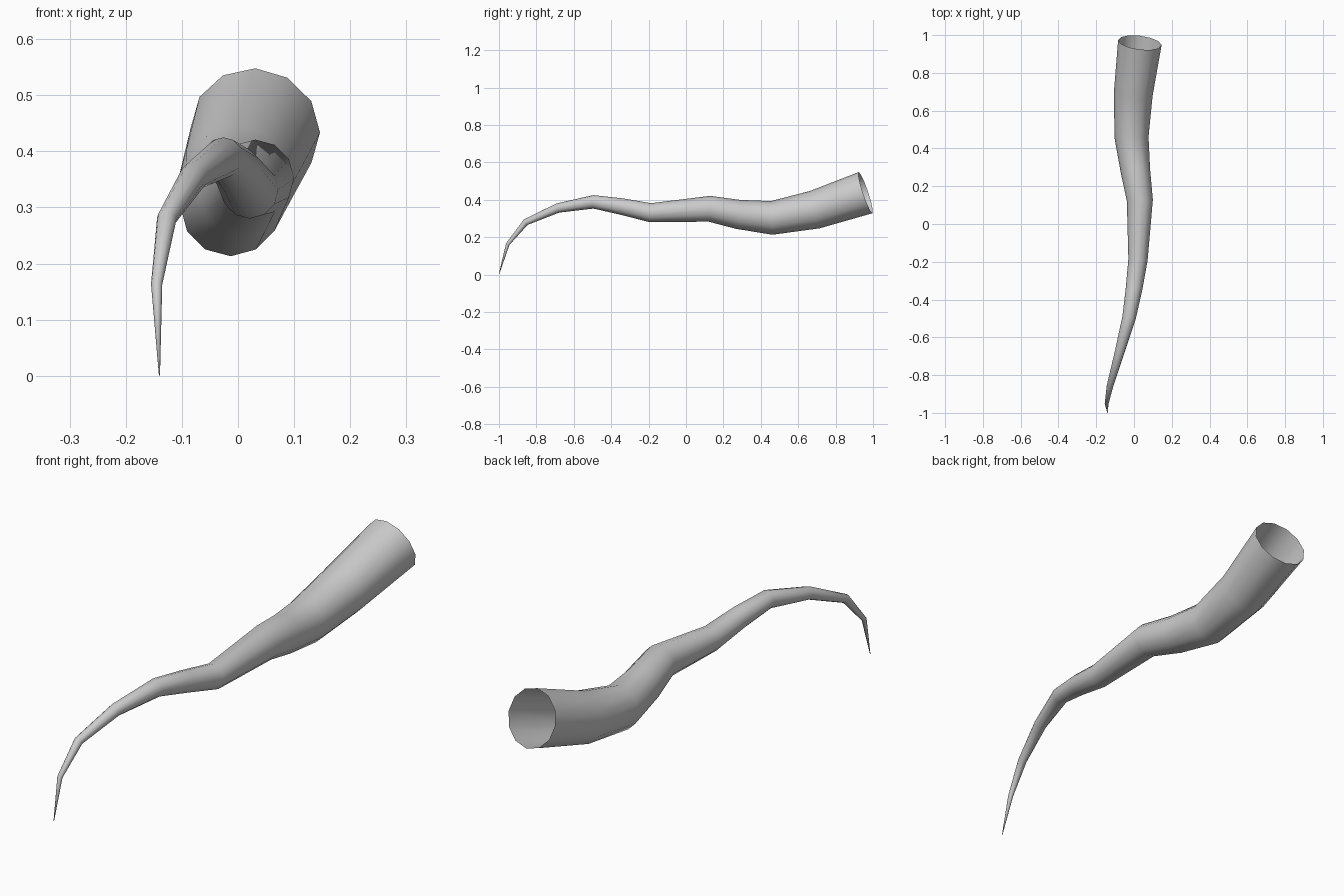
import bpy, bmesh, math
from mathutils import Vector

if "Cube" in bpy.data.objects:
    bpy.data.objects.remove(bpy.data.objects["Cube"])

SIDES = 12
# centre line of the horn: x, y, z, radius (tip to open root)
path = [
    (-0.14, -1.0, 0.001, 0.001),
    (-0.145, -0.953, 0.163, 0.010),
    (-0.127, -0.857, 0.28, 0.0175),
    (-0.078, -0.685, 0.356, 0.0255),
    (-0.026, -0.495, 0.389, 0.036),
    (0.0, -0.345, 0.364, 0.044),
    (0.021, -0.19, 0.331, 0.051),
    (0.031, 0.125, 0.352, 0.069),
    (0.008, 0.278, 0.322, 0.078),
    (-0.013, 0.458, 0.303, 0.090),
    (-0.004, 0.688, 0.347, 0.103),
    (0.031, 0.96, 0.438, 0.116),
]
pts = [Vector(p[:3]) for p in path]

bm = bmesh.new()
rings = []
for i, p in enumerate(pts):
    # ring plane halves the bend between neighbouring segments
    before = (p - pts[i - 1]).normalized() if i > 0 else Vector()
    after = (pts[i + 1] - p).normalized() if i < len(pts) - 1 else Vector()
    t = (before + after).normalized()
    side = Vector((1, 0, 0))
    side = (side - side.dot(t) * t).normalized()
    up = side.cross(t)
    r = path[i][3]
    rings.append([bm.verts.new(p + r * (math.cos(a) * side + math.sin(a) * up))
                  for a in (2 * math.pi * k / SIDES for k in range(SIDES))])

# skin between rings, root left open
for a, b in zip(rings, rings[1:]):
    for k in range(SIDES):
        n = (k + 1) % SIDES
        bm.faces.new((a[k], a[n], b[n], b[k]))
bm.faces.new(rings[0])
bmesh.ops.recalc_face_normals(bm, faces=bm.faces)
if sum((f.normal.dot(f.calc_center_median() - min(
        pts, key=lambda q: (q - f.calc_center_median()).length)) for f in bm.faces)) < 0:
    bmesh.ops.reverse_faces(bm, faces=bm.faces)

mesh = bpy.data.meshes.new("curved_horn")
bm.to_mesh(mesh)
bm.free()
for f in mesh.polygons:
    f.use_smooth = True
horn = bpy.data.objects.new("curved_horn", mesh)
bpy.context.collection.objects.link(horn)
